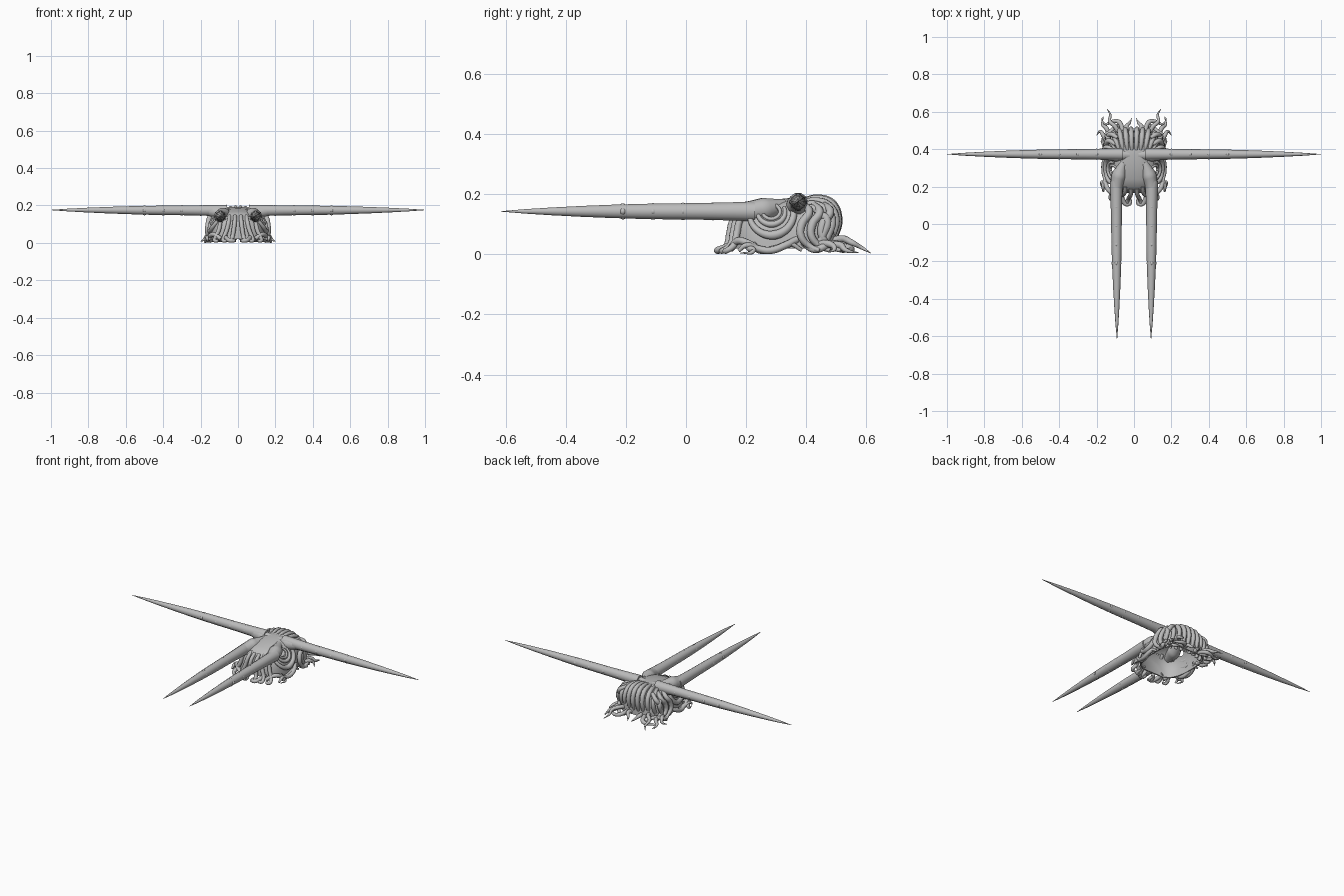
import bpy, bmesh, math
from mathutils import Vector

if "Cube" in bpy.data.objects:
    bpy.data.objects.remove(bpy.data.objects["Cube"])

grey = bpy.data.materials.new("stone_grey")
grey.diffuse_color = (0.5, 0.5, 0.5, 1)
grey.use_nodes = True
grey.node_tree.nodes["Principled BSDF"].inputs["Base Color"].default_value = grey.diffuse_color


def activate(ob):
    bpy.ops.object.select_all(action='DESELECT')
    ob.select_set(True)
    bpy.context.view_layer.objects.active = ob


def finish(ob):
    if not ob.data.materials:
        ob.data.materials.append(grey)
    activate(ob)
    bpy.ops.object.shade_smooth_by_angle(angle=math.radians(50))
    return ob


def tube(name, pts, radii, mirror=True, cyclic=False):
    """Smooth tapering tube through pts, repeated on the other side."""
    cu = bpy.data.curves.new(name, 'CURVE')
    cu.dimensions = '3D'
    cu.bevel_depth = 1.0
    cu.bevel_resolution = 3
    cu.resolution_u = 6
    cu.use_fill_caps = True
    for side in ((1, -1) if mirror else (1,)):
        sp = cu.splines.new('BEZIER')
        sp.bezier_points.add(len(pts) - 1)
        sp.use_cyclic_u = cyclic
        for i, (bp, p) in enumerate(zip(sp.bezier_points, pts)):
            bp.co = (p[0] * side, p[1], p[2])
            bp.handle_left_type = bp.handle_right_type = 'AUTO'
            t = i / (len(pts) - 1) * (len(radii) - 1)
            k = min(int(t), len(radii) - 2)
            bp.radius = radii[k] + (radii[k + 1] - radii[k]) * (t - k)
    ob = bpy.data.objects.new(name, cu)
    bpy.context.collection.objects.link(ob)
    activate(ob)
    bpy.ops.object.convert(target='MESH')
    return finish(bpy.context.object)


def bumps(name, spots, size):
    """Low rounded suckers, mirrored."""
    bm = bmesh.new()
    for p in spots:
        for s in (1, -1):
            new = bmesh.ops.create_uvsphere(bm, u_segments=10, v_segments=6, radius=size)
            bmesh.ops.translate(bm, verts=new['verts'], vec=(p[0] * s, p[1], p[2]))
    me = bpy.data.meshes.new(name)
    bm.to_mesh(me)
    bm.free()
    ob = bpy.data.objects.new(name, me)
    bpy.context.collection.objects.link(ob)
    return finish(ob)


# Body: hollow dome lofted from arches, open underneath
stations = [(0.165, 0.075, 0.10), (0.19, 0.115, 0.148), (0.24, 0.138, 0.168),
            (0.30, 0.146, 0.183), (0.37, 0.146, 0.190), (0.43, 0.14, 0.188),
            (0.475, 0.12, 0.17), (0.50, 0.085, 0.13)]
bm = bmesh.new()
rings = []
N = 28
for y, w, h in stations:
    ring = []
    for i in range(N + 1):
        a = math.pi * i / N
        c, s = math.cos(a), max(0, math.sin(a))
        x = math.copysign(abs(c) ** 0.75, c) * w
        ring.append(bm.verts.new((x, y, 0.02 + (h - 0.02) * s ** 0.75)))
    rings.append(ring)
for a, b in zip(rings, rings[1:]):
    for i in range(N):
        bm.faces.new((a[i], a[i + 1], b[i + 1], b[i]))
bm.faces.new(rings[0])
bm.faces.new(rings[-1])
bmesh.ops.recalc_face_normals(bm, faces=bm.faces)
me = bpy.data.meshes.new("body_shell")
bm.to_mesh(me)
bm.free()
body = bpy.data.objects.new("body_shell", me)
bpy.context.collection.objects.link(body)
body.modifiers.new("thick", 'SOLIDIFY').thickness = 0.006

# Eye openings right through the shell
bpy.ops.mesh.primitive_cylinder_add(vertices=24, radius=1, depth=0.6,
                                    location=(0, 0.284, 0.142), rotation=(0, math.pi / 2, 0))
cutter = bpy.context.object
cutter.name = "eye_cutter"
cutter.scale = (0.017, 0.022, 1)
cut = body.modifiers.new("eyes", 'BOOLEAN')
cut.object = cutter
cut.operation = 'DIFFERENCE'
activate(body)
for m in [m.name for m in body.modifiers]:
    bpy.ops.object.modifier_apply(modifier=m)
bpy.data.objects.remove(cutter)
finish(body)


# Rings and cheek folds hugging the side of the dome
def hug(y, z, out=0.0):
    for (y0, w0, h0), (y1, w1, h1) in zip(stations, stations[1:]):
        if y <= y1:
            break
    t = min(1, max(0, (y - y0) / (y1 - y0)))
    w, h = w0 + (w1 - w0) * t, h0 + (h1 - h0) * t
    s = min(0.97, max(0, (z - 0.02) / (h - 0.02))) ** (1 / 0.75)
    return (w * math.sqrt(1 - s * s) ** 0.75 + out, y, z)


def arc(rad_y, rad_z, start, end, n, out=0.0, cy=0.284, cz=0.142):
    angs = [math.radians(start + (end - start) * i / n) for i in range(n + 1)]
    return [hug(cy + rad_y * math.cos(a), cz + rad_z * math.sin(a), out) for a in angs]


tube("eye_rim", arc(0.029, 0.024, 0, 330, 11), [0.006, 0.006], cyclic=True)
tube("eye_fold", arc(0.046, 0.042, 170, 380, 8, 0.003), [0.006, 0.011, 0.006])
tube("cheek_fold", arc(0.075, 0.078, 190, 370, 8, 0.006), [0.008, 0.016, 0.010])

# Long side arms and front tusks
taper = [0.035, 0.032, 0.0295, 0.0285, 0.027, 0.024, 0.020, 0.015, 0.009, 0.001]
tube("side_arm", [(0.06 + 0.94 * i / 9, 0.373, 0.173 + 0.003 * i / 9) for i in range(10)],
     [r * 0.93 for r in taper])
tube("front_tusk", [(0.095 - 0.004 * i / 9, 0.23 - 0.845 * i / 9, 0.143) for i in range(10)],
     [r * 0.98 for r in taper])
spots = []
for i in range(4):
    r = 0.0185 - 0.001 * i
    for a in range(4):
        u, v = r * math.cos(a * math.pi / 2), r * math.sin(a * math.pi / 2)
        spots.append((0.2 + 0.1 * i, 0.373 + u, 0.174 + v))
        spots.append((0.094 + u, 0.09 - 0.1 * i, 0.143 + v))
bumps("suckers", spots, 0.0115)

# Shoulder mounds blending the limbs into the body
tube("tusk_root", [(0.055, 0.33, 0.165), (0.08, 0.26, 0.15), (0.094, 0.19, 0.143), (0.094, 0.14, 0.143)],
     [0.02, 0.04, 0.032, 0.028])
tube("arm_root", [(0.02, 0.37, 0.165), (0.09, 0.37, 0.163), (0.16, 0.373, 0.172)], [0.025, 0.037, 0.028])

# Ribs draped over the back
for i in range(5):
    x = 0.014 + 0.028 * i
    d = 0.010 * i * i / 4
    tube(f"back_rib_{i + 1}",
         [(x * 0.8, 0.39, 0.180 - d * .5), (x * 0.95, 0.435, 0.188 - d), (x * 1.05, 0.485 - d, 0.172 - d),
          (x * 1.12, 0.508 - d, 0.12), (x * 1.15, 0.497 - d, 0.065), (x * 1.1, 0.47 - d, 0.02)],
         [0.009, 0.014, 0.013, 0.010])

# Tentacles hanging down the flanks behind the arms
for i, y in enumerate((0.395, 0.43, 0.465)):
    x = 0.152 - 0.010 * i
    tube(f"flank_tentacle_{i + 1}",
         [(x - 0.045, y - 0.005, 0.165), (x - 0.005, y + 0.015, 0.14), (x + 0.008, y - 0.01, 0.10),
          (x + 0.012, y - 0.012, 0.06), (x + 0.008, y + 0.02, 0.025), (x + 0.02, y + 0.05, 0.013)],
         [0.011, 0.015, 0.012, 0.007])

# Tentacles hanging down the face
for i, (x0, x1) in enumerate(((0.016, 0.03), (0.045, 0.075), (0.085, 0.12))):
    y = 0.165 + 0.012 * i
    tube(f"face_tentacle_{i + 1}",
         [(x0, y + 0.025, 0.145), (x0 * 1.1, y - 0.008, 0.115), ((x0 + x1) / 2, y - 0.02, 0.07),
          (x1, y - 0.03, 0.03), (x1 + 0.004, y - 0.055, 0.012), (x1 - 0.016, y - 0.06, 0.012)],
         [0.010, 0.012, 0.011, 0.008])

# Wavy tentacles lying around the base
base = {
    "front_curl": [(0.07, 0.17, 0.04), (0.06, 0.13, 0.022), (0.04, 0.105, 0.013), (0.02, 0.115, 0.013),
                   (0.025, 0.14, 0.02)],
    "side_wave": [(0.09, 0.15, 0.02), (0.13, 0.175, 0.045), (0.15, 0.21, 0.035), (0.148, 0.25, 0.013),
                  (0.152, 0.30, 0.02), (0.155, 0.345, 0.035), (0.15, 0.385, 0.014)],
    "side_wave_low": [(0.14, 0.37, 0.05), (0.16, 0.33, 0.03), (0.162, 0.28, 0.013), (0.155, 0.235, 0.02),
                      (0.165, 0.20, 0.03), (0.163, 0.175, 0.012)],
    "back_wave": [(0.14, 0.39, 0.04), (0.16, 0.43, 0.016), (0.155, 0.47, 0.03), (0.12, 0.50, 0.035),
                  (0.09, 0.525, 0.014), (0.06, 0.51, 0.014)]}
for name, pts in base.items():
    tube(name, pts, [0.012, 0.0125, 0.011, 0.006])

# Pointed tips curling out at the back and sides
tips = [[(0.08, 0.47, 0.04), (0.10, 0.52, 0.052), (0.13, 0.55, 0.04), (0.127, 0.585, 0.022), (0.145, 0.615, 0.004)],
        [(0.03, 0.48, 0.03), (0.04, 0.52, 0.035), (0.025, 0.54, 0.02), (0.012, 0.565, 0.006)],
        [(0.06, 0.50, 0.03), (0.08, 0.545, 0.02), (0.11, 0.55, 0.014), (0.155, 0.535, 0.012), (0.175, 0.565, 0.005)],
        [(0.14, 0.43, 0.03), (0.165, 0.475, 0.035), (0.18, 0.495, 0.02), (0.20, 0.475, 0.006)],
        [(0.13, 0.47, 0.03), (0.15, 0.515, 0.03), (0.168, 0.53, 0.015), (0.165, 0.575, 0.005)],
        [(0.14, 0.23, 0.03), (0.16, 0.21, 0.022), (0.172, 0.225, 0.012), (0.168, 0.18, 0.004)]]
for i, pts in enumerate(tips):
    tube(f"pointed_tip_{i + 1}", pts, [0.012, 0.012, 0.008, 0.001])
